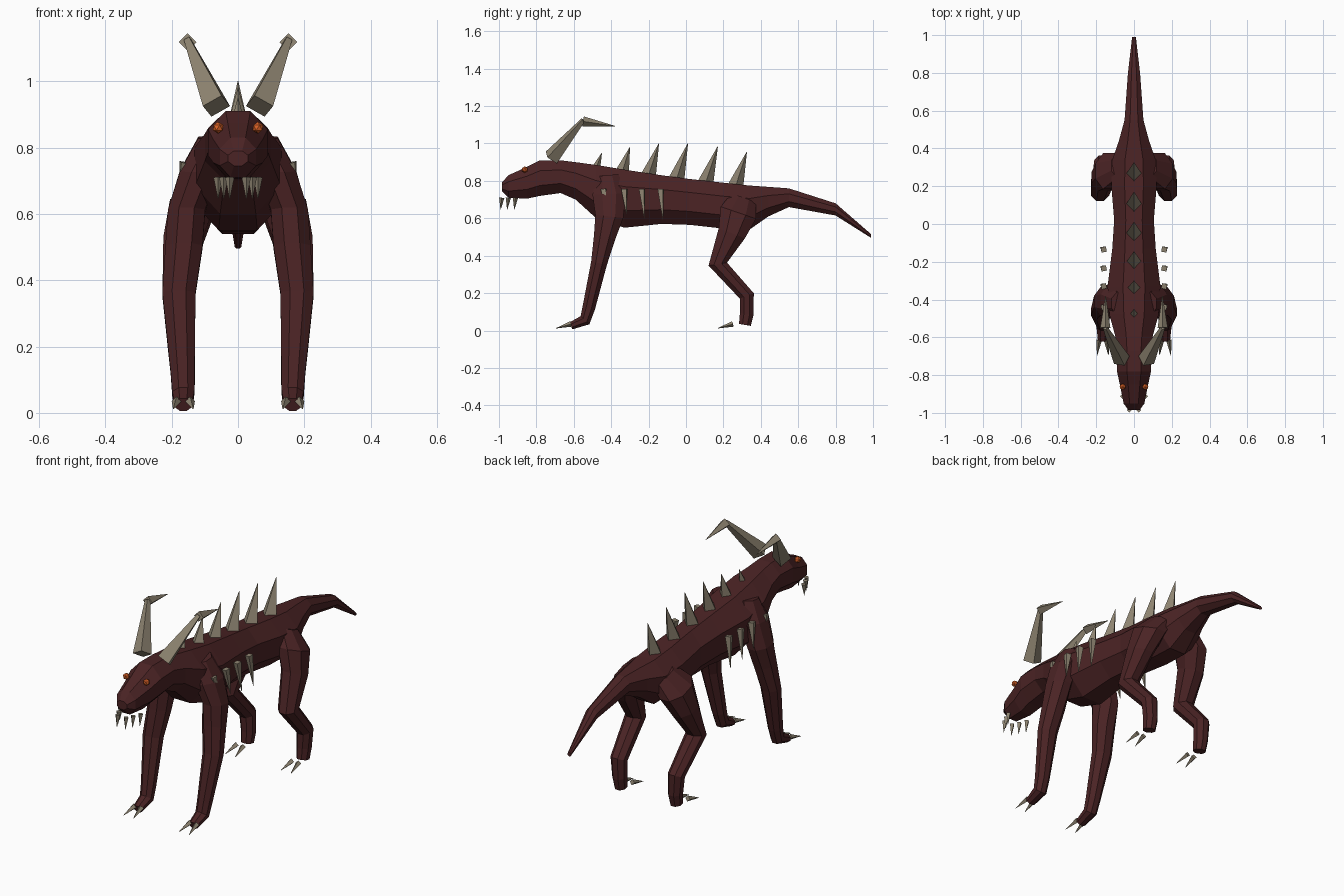
import bpy, bmesh
from math import cos, sin, pi
from mathutils import Vector

cube = bpy.data.objects.get("Cube")
if cube:
    bpy.data.objects.remove(cube, do_unlink=True)


def material(name, colour):
    m = bpy.data.materials.new(name)
    m.use_nodes = True
    m.diffuse_color = (*colour, 1)
    m.node_tree.nodes["Principled BSDF"].inputs["Base Color"].default_value = (*colour, 1)
    return m


HIDE = material("dark maroon hide", (0.07, 0.017, 0.018))
BONE = material("dull bone", (0.27, 0.23, 0.165))
GLOW = material("orange eye", (0.7, 0.12, 0.02))


def finish(name, bm, mat):
    bmesh.ops.recalc_face_normals(bm, faces=bm.faces)
    mesh = bpy.data.meshes.new(name)
    bm.to_mesh(mesh)
    bm.free()
    mesh.materials.append(mat)
    ob = bpy.data.objects.new(name, mesh)
    bpy.context.collection.objects.link(ob)
    return ob


def loft(name, sections, mat, upright=False, sides=8):
    """Skin rings of (centre, half width, half depth) along a path."""
    bm = bmesh.new()
    rings = []
    pts = [Vector(s[0]) for s in sections]
    for i, (c, rx, rd) in enumerate(sections):
        before = (pts[i] - pts[max(i - 1, 0)]).normalized()
        after = (pts[min(i + 1, len(pts) - 1)] - pts[i]).normalized()
        t = Vector((0, 1, 0)) if upright else (before + after).normalized()
        t.x = 0
        across = Vector((1, 0, 0))
        depth = across.cross(t.normalized())
        ring = []
        for k in range(sides):
            a = 2 * pi * (k + 0.5) / sides
            grow = 1 / cos(pi / sides)
            ring.append(bm.verts.new(pts[i] + grow * (across * rx * cos(a) + depth * rd * sin(a))))
        rings.append(ring)
    for a, b in zip(rings, rings[1:]):
        for k in range(sides):
            n = (k + 1) % sides
            bm.faces.new((a[k], a[n], b[n], b[k]))
    bm.faces.new(rings[0])
    bm.faces.new(rings[-1])
    return finish(name, bm, mat)


def spike(name, base, tip, r, sides=4, tip_r=0.001):
    base, tip = Vector(base), Vector(tip)
    bm = bmesh.new()
    bmesh.ops.create_cone(bm, cap_ends=True, segments=sides, radius1=r, radius2=tip_r,
                          depth=(tip - base).length)
    ob = finish(name, bm, BONE)
    ob.rotation_euler = (tip - base).to_track_quat('Z', 'Y').to_euler()
    ob.location = (base + tip) / 2
    return ob


# Head, trunk and tail in one skin: y, underside, top, half width
trunk = [(-0.985, 0.745, 0.79, 0.03), (-0.95, 0.71, 0.83, 0.055), (-0.85, 0.705, 0.875, 0.075),
         (-0.78, 0.72, 0.91, 0.09), (-0.67, 0.735, 0.91, 0.09), (-0.59, 0.70, 0.90, 0.1),
         (-0.48, 0.60, 0.885, 0.13), (-0.33, 0.55, 0.86, 0.14), (-0.13, 0.57, 0.83, 0.115),
         (0.02, 0.565, 0.81, 0.105), (0.2, 0.545, 0.79, 0.12), (0.34, 0.54, 0.775, 0.115),
         (0.44, 0.61, 0.768, 0.08), (0.55, 0.66, 0.76, 0.05), (0.8, 0.615, 0.68, 0.032),
         (0.99, 0.495, 0.515, 0.01)]
loft("body", [((0, y, (lo + hi) / 2), w, (hi - lo) / 2) for y, lo, hi, w in trunk], HIDE, True)

# Spines along the back
for i, (y, z, ty, tz, r) in enumerate([(-0.48, 0.87, -0.45, 0.95, 0.022),
                                       (-0.34, 0.85, -0.30, 0.98, 0.036),
                                       (-0.2, 0.83, -0.145, 1.0, 0.04),
                                       (-0.05, 0.81, 0.01, 1.0, 0.042),
                                       (0.105, 0.79, 0.17, 0.985, 0.042),
                                       (0.265, 0.77, 0.325, 0.955, 0.042)]):
    spike(f"back_spine_{i + 1}", (0, y, z), (0, ty, tz), r)

for side, s in (("left", 1), ("right", -1)):
    # Legs: x, y, z, half width, half depth
    front = [(0.07, -0.42, 0.83, 0.05, 0.06), (0.115, -0.41, 0.73, 0.06, 0.09),
             (0.155, -0.41, 0.61, 0.056, 0.075), (0.163, -0.435, 0.5, 0.056, 0.058),
             (0.178, -0.465, 0.36, 0.05, 0.043), (0.167, -0.52, 0.12, 0.036, 0.034),
             (0.165, -0.54, 0.055, 0.033, 0.032), (0.165, -0.615, 0.025, 0.026, 0.02)]
    rear = [(0.07, 0.31, 0.71, 0.05, 0.07), (0.135, 0.28, 0.63, 0.07, 0.1),
            (0.165, 0.245, 0.52, 0.06, 0.075), (0.18, 0.17, 0.355, 0.048, 0.05),
            (0.17, 0.325, 0.185, 0.04, 0.04), (0.165, 0.325, 0.09, 0.035, 0.037),
            (0.165, 0.315, 0.03, 0.03, 0.032)]
    for name, rows in (("front", front), ("hind", rear)):
        loft(f"{side}_{name}_leg", [((s * x, y, z), w, d) for x, y, z, w, d in rows], HIDE)
    # Two claws on each foot
    for name, y in (("front", -0.615), ("hind", 0.25)):
        for j, dx in enumerate((-0.02, 0.02)):
            spike(f"{side}_{name}_claw_{j + 1}", (s * (0.165 + dx), y, 0.035),
                  (s * (0.165 + dx * 1.5), y - 0.08, 0.012), 0.015)
    # Bent horn in two pieces
    spike(f"{side}_horn_lower", (s * 0.065, -0.72, 0.925), (s * 0.152, -0.55, 1.125), 0.046, 4, 0.013)
    spike(f"{side}_horn_tip", (s * 0.152, -0.55, 1.118), (s * 0.15, -0.38, 1.093), 0.027)
    # Flank spikes pointing down
    for j, (y, z) in enumerate(((-0.44, 0.66), (-0.33, 0.62), (-0.235, 0.6), (-0.135, 0.59))):
        spike(f"{side}_flank_spike_{j + 1}", (s * 0.16, y, 0.755), (s * 0.178, y + 0.012, z), 0.02)
    # Teeth
    for j, (x, y) in enumerate(((0.025, -0.985), (0.043, -0.95), (0.06, -0.912))):
        spike(f"{side}_tooth_{j + 1}", (s * x, y, 0.71), (s * x, y - 0.006, 0.647), 0.014)
    # Eye
    bm = bmesh.new()
    bmesh.ops.create_icosphere(bm, subdivisions=1, radius=0.018)
    finish(f"{side}_eye", bm, GLOW).location = (s * 0.06, -0.862, 0.86)
